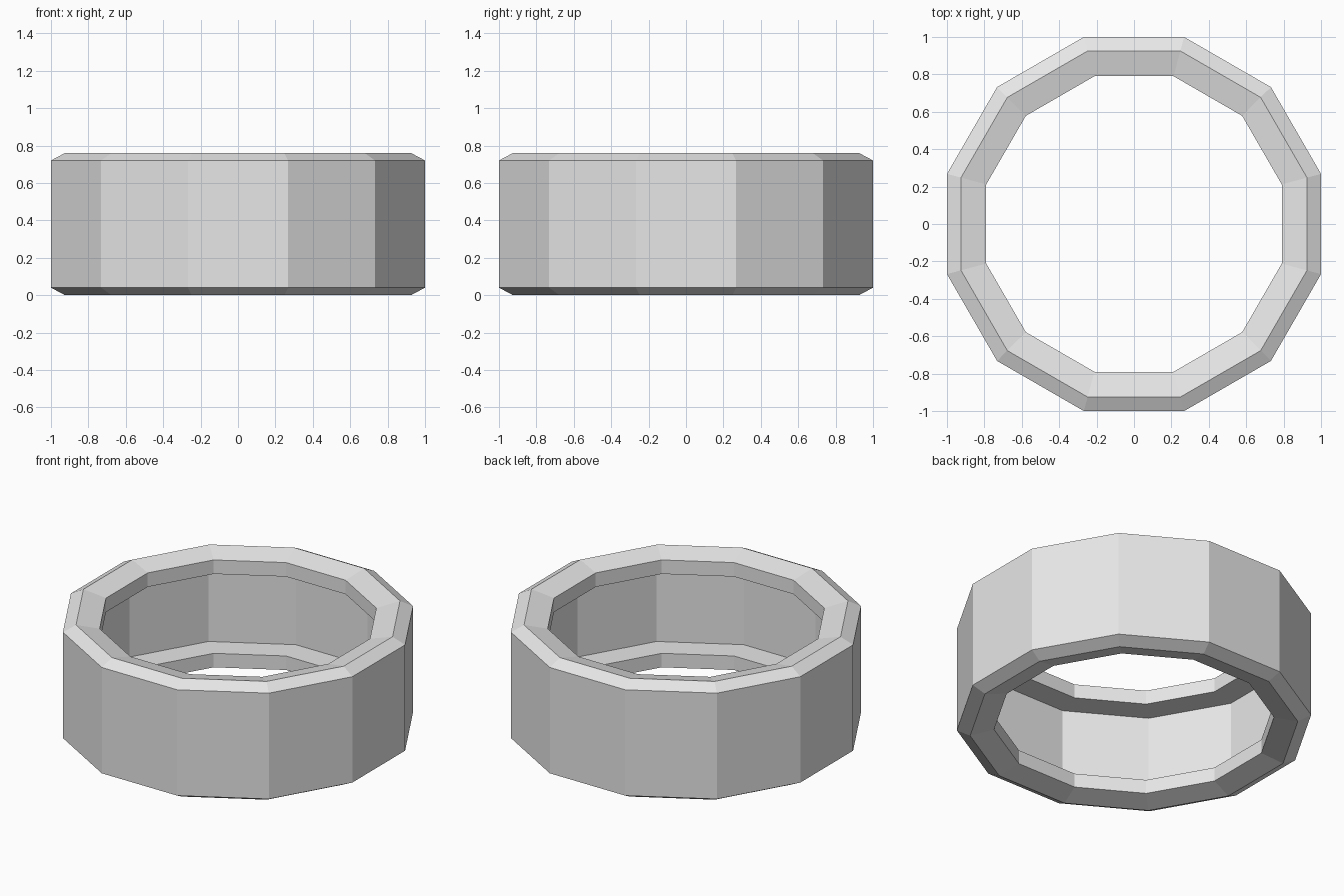
import bpy, bmesh, math

if "Cube" in bpy.data.objects:
    bpy.data.objects.remove(bpy.data.objects["Cube"])

SIDES = 12
HEIGHT = 0.76

# Lower half of the cross-section (distance to flat side, z), mirrored for the upper half
half = [(0.95, 0.125), (0.79, 0.125), (0.79, 0.035), (0.925, 0.0), (1.0, 0.04)]
profile = half + [(r, HEIGHT - z) for r, z in reversed(half)]

# Twelve-sided hollow ring with inward lips at top and bottom
bm = bmesh.new()
rings = []
for i in range(SIDES):
    a = 2 * math.pi * (i + 0.5) / SIDES
    k = 1 / math.cos(math.pi / SIDES)
    rings.append([bm.verts.new((r * k * math.cos(a), r * k * math.sin(a), z))
                  for r, z in profile])
n = len(profile)
for i in range(SIDES):
    p, q = rings[i], rings[(i + 1) % SIDES]
    for j in range(n):
        m = (j + 1) % n
        bm.faces.new((p[j], q[j], q[m], p[m]))
bmesh.ops.recalc_face_normals(bm, faces=bm.faces)

mesh = bpy.data.meshes.new("ring_band")
bm.to_mesh(mesh)
bm.free()
ring = bpy.data.objects.new("ring_band", mesh)
bpy.context.collection.objects.link(ring)

# Single light grey material
grey = bpy.data.materials.new("light_grey")
grey.diffuse_color = (0.8, 0.8, 0.8, 1)
grey.use_nodes = True
grey.node_tree.nodes["Principled BSDF"].inputs["Base Color"].default_value = grey.diffuse_color
mesh.materials.append(grey)
